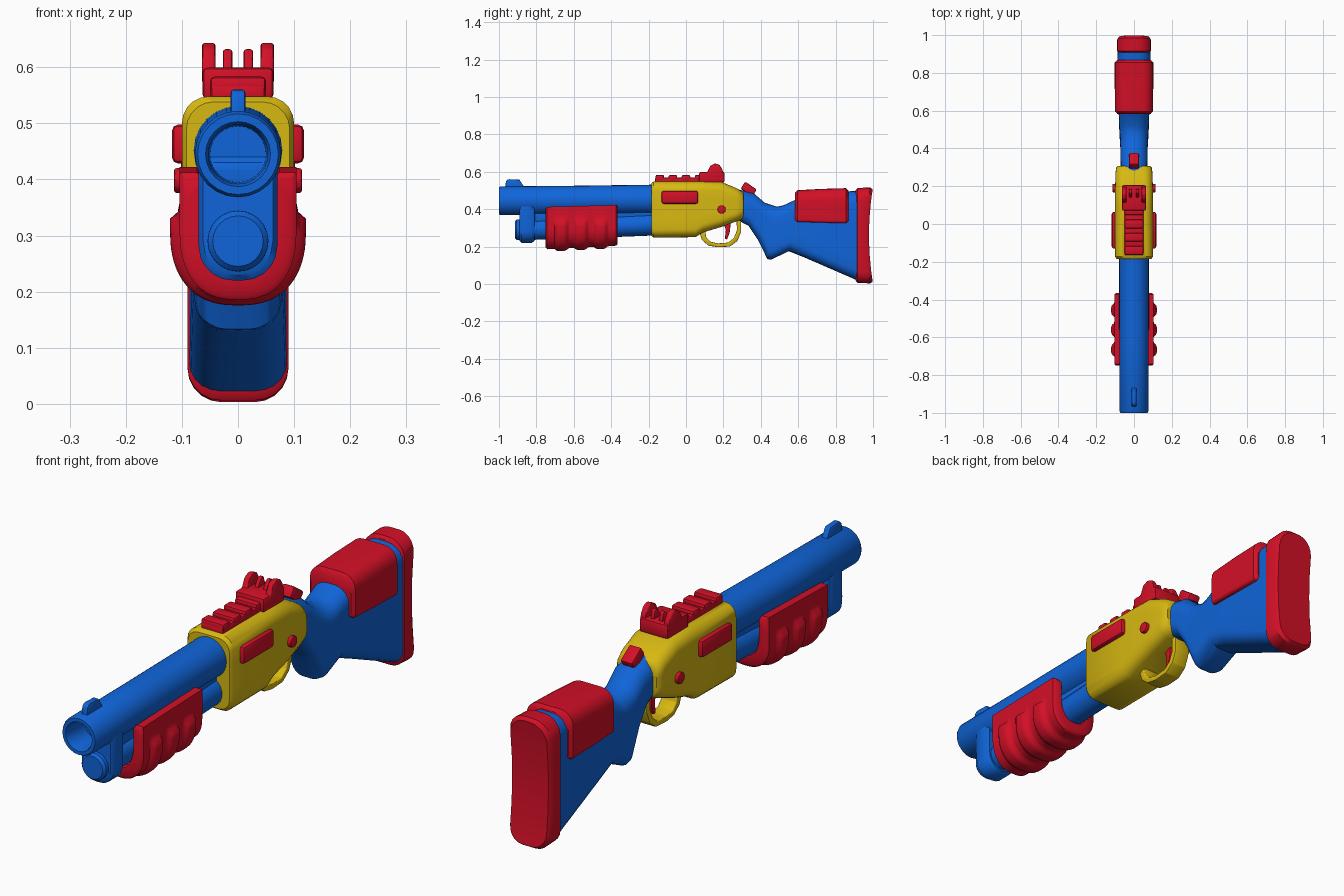
import bpy, bmesh, math
from mathutils import Matrix, Vector

default = bpy.data.objects.get("Cube")
if default:
    bpy.data.objects.remove(default)


def material(name, rgb):
    m = bpy.data.materials.new(name)
    m.use_nodes = True
    m.diffuse_color = (*rgb, 1)
    m.node_tree.nodes["Principled BSDF"].inputs["Base Color"].default_value = (*rgb, 1)
    return m


BLUE = material("blue", (0.005, 0.13, 0.7))
RED = material("red", (0.65, 0.005, 0.02))
YELLOW = material("yellow", (0.68, 0.48, 0.006))


def finish(name, mat, bm, angle=40):
    bmesh.ops.recalc_face_normals(bm, faces=bm.faces)
    mesh = bpy.data.meshes.new(name)
    bm.to_mesh(mesh)
    bm.free()
    mesh.materials.append(mat)
    ob = bpy.data.objects.new(name, mesh)
    bpy.context.collection.objects.link(ob)
    bpy.ops.object.select_all(action='DESELECT')
    ob.select_set(True)
    bpy.context.view_layer.objects.active = ob
    bpy.ops.object.shade_smooth_by_angle(angle=math.radians(angle))
    return ob


def bridge(bm, rings, closed=True):
    n = len(rings[0])
    for a, b in zip(rings, rings[1:]):
        for i in range(n if closed else n - 1):
            j = (i + 1) % n
            bm.faces.new((a[i], a[j], b[j], b[i]))


def rounded_half(w, h, rb, rt, steps=5):
    """Right half of a rounded rectangle, bottom to top."""
    rb, rt = (min(r, 0.97 * w, 0.48 * h) for r in (rb, rt))
    q = [math.pi / 2 * k / steps for k in range(steps + 1)]
    low = [(w - rb + rb * math.sin(a), rb - rb * math.cos(a)) for a in q]
    side = [(w, rb + (h - rb - rt) * k / 4) for k in (1, 2, 3)]
    top = [(w - rt + rt * math.cos(a), h - rt + rt * math.sin(a)) for a in q]
    return low + side + top


def loft(name, mat, sections, rb, rt, bend=None):
    """Sections: bottom y, bottom z, top y, top z, half width."""
    bm = bmesh.new()
    rings = []
    for yb, zb, yt, zt, w in sections:
        base, axis = Vector((0, yb, zb)), Vector((0, yt - yb, zt - zb))
        h = axis.length
        half = rounded_half(w, h, rb, rt)
        pts = half + [(-x, v) for x, v in reversed(half)]
        rings.append([bm.verts.new(base + axis * (v / h) + Vector((x, 0, 0))) for x, v in pts])
    bridge(bm, rings)
    n = len(rings[0])
    for ring in (rings[0], rings[-1]):
        for i in range(n // 2 - 1):
            bm.faces.new((ring[i], ring[i + 1], ring[n - 2 - i], ring[n - 1 - i]))
    if bend:
        for v in bm.verts:
            v.co.y += bend(v.co)
    return finish(name, mat, bm)


def upright(rows):
    return [(y, zb, y, zt, w) for y, zb, zt, w in rows]


def tube(name, mat, rows):
    """Round lofted part along y: y, centre z, radius."""
    bm = bmesh.new()
    n = 24
    rings = [[bm.verts.new((r * math.cos(math.tau * i / n), y, z + r * math.sin(math.tau * i / n)))
              for i in range(n)] for y, z, r in rows]
    bridge(bm, rings)
    bm.faces.new(rings[0])
    bm.faces.new(rings[-1])
    return finish(name, mat, bm)


def soften(bm, amount):
    bmesh.ops.recalc_face_normals(bm, faces=bm.faces)
    bmesh.ops.bevel(bm, geom=bm.edges[:], offset=amount, segments=2, profile=0.5,
                    affect='EDGES', clamp_overlap=True)


def block(name, mat, centre, size, bevel=0.008, tilt=0):
    bm = bmesh.new()
    m = Matrix.Translation(centre) @ Matrix.Rotation(tilt, 4, 'X') @ Matrix.Diagonal((*size, 1))
    bmesh.ops.create_cube(bm, size=1, matrix=m)
    soften(bm, bevel)
    return finish(name, mat, bm)


def prism(name, mat, outline, x0, x1, bevel=0.005):
    """Side outline in y, z given thickness along x."""
    bm = bmesh.new()
    rings = [[bm.verts.new((x, y, z)) for y, z in outline] for x in (x0, x1)]
    bridge(bm, rings)
    for ring in rings:
        bm.faces.new(ring)
    soften(bm, bevel)
    return finish(name, mat, bm)


# Barrel with open bore, front post and tube below
tube("barrel", BLUE, [(-0.88, 0.445, 0.05), (-0.985, 0.445, 0.053), (-1, 0.445, 0.058),
                      (-1, 0.445, 0.072), (-0.99, 0.445, 0.077), (-0.6, 0.447, 0.078),
                      (-0.15, 0.452, 0.079)])
prism("front_post", BLUE, [(-0.97, 0.5), (-0.962, 0.55), (-0.95, 0.56), (-0.89, 0.558),
                           (-0.88, 0.54), (-0.86, 0.51)], -0.013, 0.013)
tube("lower_tube", BLUE, [(-0.915, 0.29, 0.045), (-0.905, 0.29, 0.054), (-0.85, 0.29, 0.055),
                          (-0.6, 0.3, 0.058), (-0.15, 0.32, 0.06)])
loft("tube_bracket", BLUE, upright([(-0.89, 0.23, 0.43, 0.062), (-0.88, 0.22, 0.44, 0.07),
                                    (-0.825, 0.22, 0.44, 0.07), (-0.81, 0.23, 0.43, 0.062)]), 0.06, 0.02)
block("barrel_web", BLUE, (0, -0.48, 0.37), (0.07, 0.66, 0.09))


# Pump grip: open-topped trough with three wrapping ribs
def pump_grip():
    bm = bmesh.new()
    rings, count, arc = [], 48, 16
    for k in range(count + 1):
        t = k / count
        y = -0.75 + 0.385 * t
        rib = sum(max(0, 1 - (abs(y - c) / 0.036) ** 4) for c in (-0.665, -0.56, -0.455))
        end = 0.01 if k in (0, count) else 0
        w, low = 0.104 - end, 0.185 + 0.02 * t + end
        top, mid = 0.412 + 0.01 * t - end, 0.305
        d = 0.017 * min(rib, 1)
        side = [(w, top), (w, 0.36), (w + d * 0.2, 0.342), (w + d, 0.33)]
        bowl = [((w + d) * abs(math.cos(a)) ** 0.8, mid - (mid - low + d * 0.8) * math.sin(a) ** 0.9)
                for a in (math.pi / 2 * i / arc for i in range(arc))]
        half = side + bowl
        pts = half + [(0, low - d * 0.8)] + [(-x, z) for x, z in reversed(half)]
        inner = [(x * 0.7, z if abs(z - top) < 0.001 else z + 0.035) for x, z in reversed(pts)]
        rings.append([bm.verts.new((x, y, z)) for x, z in pts + inner])
    bridge(bm, rings)
    n = len(rings[0])
    for ring in (rings[0], rings[-1]):
        for i in range(n // 2 - 1):
            bm.faces.new((ring[i], ring[i + 1], ring[n - 2 - i], ring[n - 1 - i]))
    finish("pump_grip", RED, bm, 50)


pump_grip()

# Receiver body, guard and trigger
loft("receiver", YELLOW, upright([(-0.185, 0.257, 0.538, 0.092), (-0.173, 0.248, 0.548, 0.1),
                                  (0.05, 0.25, 0.548, 0.1), (0.09, 0.275, 0.548, 0.1),
                                  (0.19, 0.305, 0.545, 0.1), (0.27, 0.335, 0.512, 0.098),
                                  (0.298, 0.345, 0.495, 0.094), (0.308, 0.355, 0.485, 0.085)]), 0.045, 0.048)
prism("trigger_guard", YELLOW,
      [(0.07, 0.28), (0.085, 0.235), (0.12, 0.205), (0.17, 0.196), (0.235, 0.2), (0.275, 0.23),
       (0.295, 0.28), (0.295, 0.37), (0.27, 0.37), (0.272, 0.285), (0.255, 0.245), (0.225, 0.221),
       (0.17, 0.217), (0.13, 0.226), (0.108, 0.25), (0.1, 0.3)], -0.034, 0.034, 0.004)
prism("trigger", RED, [(0.19, 0.35), (0.213, 0.29), (0.208, 0.24), (0.22, 0.238),
                       (0.235, 0.28), (0.24, 0.35)], -0.014, 0.014, 0.004)

# Side ports and buttons
for side, s in (("left", 1), ("right", -1)):
    block(side + "_port", RED, (s * 0.1, -0.033, 0.463), (0.036, 0.195, 0.07), 0.012)
    bm = bmesh.new()
    turn = Matrix.Translation((s * 0.095, 0.19, 0.398)) @ Matrix.Rotation(math.pi / 2, 4, 'Y')
    bmesh.ops.create_cone(bm, cap_ends=True, segments=10, radius1=0.023, radius2=0.023,
                          depth=0.038, matrix=turn)
    soften(bm, 0.004)
    finish(side + "_button", RED, bm)

# Top rail and rear sight
block("rail", RED, (0, -0.03, 0.552), (0.098, 0.27, 0.034))
for i in range(4):
    block(f"rail_rib_{i + 1}", RED, (0, -0.14 + i * 0.07, 0.567), (0.1, 0.046, 0.032))
block("sight_base", RED, (0, 0.138, 0.571), (0.126, 0.135, 0.056))
for side, s in (("left", 1), ("right", -1)):
    prism(side + "_sight_ear", RED, [(0.075, 0.57), (0.115, 0.6), (0.13, 0.632), (0.155, 0.644),
                                     (0.18, 0.637), (0.195, 0.61), (0.203, 0.57)], s * 0.04, s * 0.064)
    prism(side + "_sight_blade", RED, [(0.13, 0.58), (0.15, 0.615), (0.165, 0.633), (0.18, 0.63),
                                       (0.19, 0.58)], s * 0.01, s * 0.027)
block("safety_catch", RED, (0, 0.335, 0.507), (0.054, 0.075, 0.045), 0.008, math.radians(-35))

# Stock, cheek pad and butt pad
loft("stock", BLUE, [(0.27, 0.345, 0.28, 0.505, 0.07), (0.335, 0.31, 0.36, 0.487, 0.072),
                     (0.385, 0.235, 0.42, 0.435, 0.072), (0.435, 0.133, 0.485, 0.413, 0.075),
                     (0.455, 0.13, 0.52, 0.42, 0.077), (0.55, 0.175, 0.59, 0.452, 0.08),
                     (0.63, 0.143, 0.64, 0.485, 0.083), (0.93, 0.013, 0.93, 0.498, 0.087)], 0.055, 0.065)
loft("cheek_pad", RED, upright([(0.583, 0.342, 0.488, 0.088), (0.595, 0.332, 0.501, 0.1),
                                (0.72, 0.328, 0.508, 0.102), (0.855, 0.325, 0.512, 0.102),
                                (0.868, 0.335, 0.5, 0.09)]), 0.012, 0.055)


def hollow(co):
    return -0.022 * (1 - ((co.z - 0.26) / 0.256) ** 2) if co.y > 0.95 else 0


loft("butt_pad", RED, upright([(0.907, 0.018, 0.503, 0.08), (0.917, 0.006, 0.513, 0.09),
                               (0.985, 0.003, 0.516, 0.09), (1.0, 0.012, 0.505, 0.08)]), 0.06, 0.07, hollow)
